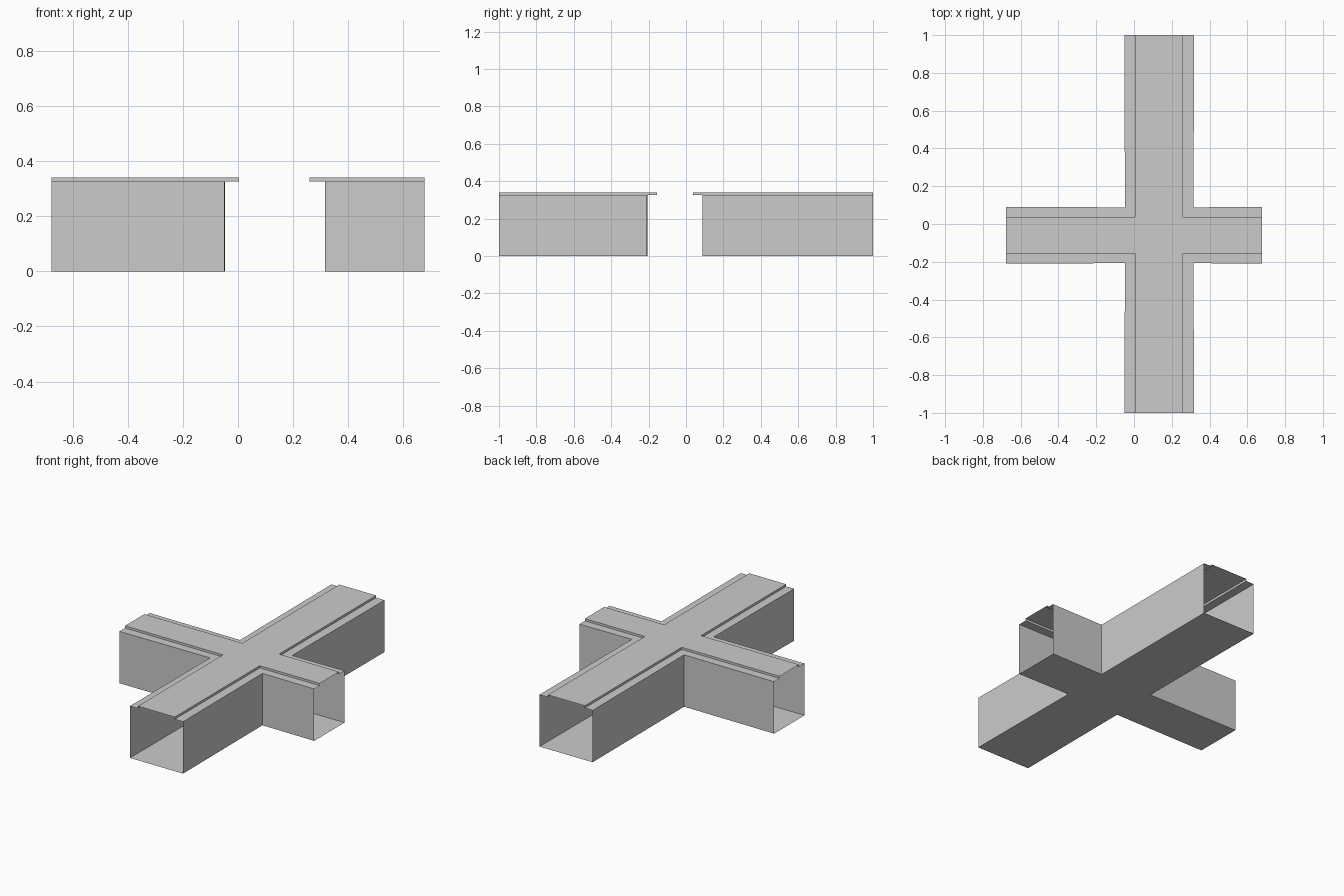
import bpy

if "Cube" in bpy.data.objects:
    bpy.data.objects.remove(bpy.data.objects["Cube"])

LX, LY = 0.677, 1.0                     # half lengths of the two crossing ducts
Z_FLOOR, Z_LEDGE, Z_TOP = 0.002, 0.326, 0.34
OUTER = (-0.048, 0.315, -0.207, 0.088)  # x0, x1, y0, y1 of the side walls
INNER = (0.004, 0.26, -0.155, 0.037)    # same for the raised deck


def corners(rect, z, flare=0.0):
    """Four 3-point paths, counter-clockwise, one round each inner corner of the cross."""
    x0, x1, y0, y1 = rect
    paths = []
    for sx, sy in ((1, 1), (-1, 1), (-1, -1), (1, -1)):
        x = x1 if sx > 0 else x0
        y = y1 if sy > 0 else y0
        path = [(sx * LX, y + sy * flare, z), (x, y, z), (x + sx * flare, sy * LY, z)]
        paths.append(path if sx * sy > 0 else path[::-1])
    return paths


def make(name, verts, faces):
    mesh = bpy.data.meshes.new(name)
    mesh.from_pydata(verts, [], faces)
    mesh.update()
    obj = bpy.data.objects.new(name, mesh)
    bpy.context.collection.objects.link(obj)
    return obj


def strips(name, low, high):
    """Sheets spanning matching paths, leaving the duct ends open."""
    verts, faces = [], []
    for a, b in zip(low, high):
        n = len(verts)
        verts += a + b
        faces += [(n + i, n + i + 1, n + i + 4, n + i + 3) for i in range(2)]
    return make(name, verts, faces)


def plate(name, paths, down=False):
    verts = [p for path in paths for p in path]
    ring = list(range(len(verts)))
    return make(name, verts, [ring[::-1] if down else ring])


FLARE = 0.003
floor_edge = corners(OUTER, Z_FLOOR, FLARE)
wall_top = corners(OUTER, Z_LEDGE, FLARE)
step_foot = corners(INNER, Z_LEDGE)
step_top = corners(INNER, Z_TOP)

# Bottom sheet, side walls, low border ledges, small risers and raised top
plate("floor", corners(OUTER, 0.0, FLARE), down=True)
strips("side_walls", corners(OUTER, 0.0, FLARE), wall_top)
strips("ledges", wall_top, step_foot)
strips("ledge_risers", step_foot, step_top)
plate("raised_top", step_top)
